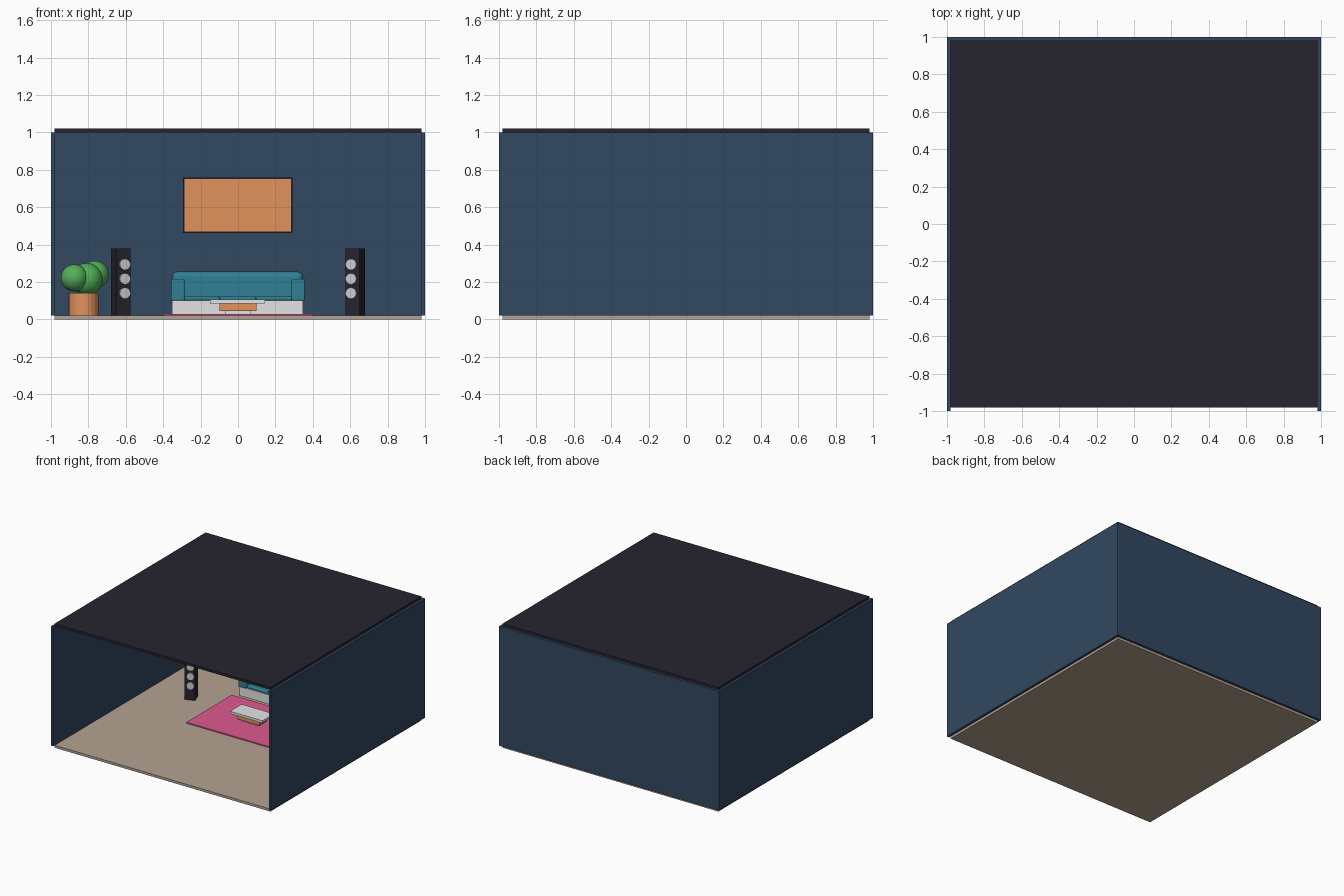
import bpy, bmesh, math
from mathutils import Matrix, Vector

if "Cube" in bpy.data.objects:
    bpy.data.objects.remove(bpy.data.objects["Cube"])


def srgb(r, g, b):
    lin = [((c / 255 + 0.055) / 1.055) ** 2.4 if c > 10 else c / 3294 for c in (r, g, b)]
    return (*lin, 1.0)


def mat(name, r, g, b):
    m = bpy.data.materials.new(name)
    m.diffuse_color = srgb(r, g, b)
    m.use_nodes = True
    m.node_tree.nodes["Principled BSDF"].inputs["Base Color"].default_value = m.diffuse_color
    return m


NAVY = mat("navy_wall", 50, 72, 96)
CHARCOAL = mat("charcoal", 38, 36, 46)
SAND = mat("sand_floor", 180, 163, 145)
ORANGE = mat("terracotta_orange", 224, 146, 92)
TEAL = mat("teal_fabric", 48, 128, 150)
WHITE = mat("white", 228, 228, 228)
PINK = mat("pink_rug", 220, 90, 145)
GREEN = mat("leaf_green", 84, 176, 90)
GREY = mat("light_grey", 205, 205, 205)


def finish(name, bm, material, smooth=False):
    me = bpy.data.meshes.new(name)
    bm.to_mesh(me)
    bm.free()
    me.materials.append(material)
    if smooth:
        for p in me.polygons:
            p.use_smooth = True
    ob = bpy.data.objects.new(name, me)
    bpy.context.collection.objects.link(ob)
    return ob


def box(name, x, y, z, material, bevel=0.0, segments=4):
    """Box from (min, max) ranges, optionally with rounded edges."""
    bm = bmesh.new()
    bmesh.ops.create_cube(bm, size=1)
    for v in bm.verts:
        v.co = Vector([(a + b) / 2 + c * (b - a) for (a, b), c in zip((x, y, z), v.co)])
    ob = finish(name, bm, material)
    if bevel:
        mod = ob.modifiers.new("rounding", "BEVEL")
        mod.width, mod.segments = bevel, segments
        for p in ob.data.polygons:
            p.use_smooth = True
        mod.harden_normals = True
    return ob


# Room shell
box("floor", (-.98, .98), (-.98, .98), (0, .02), SAND)
box("ceiling", (-.98, .98), (-.98, .98), (1.0, 1.02), CHARCOAL)
box("left_wall", (-1, -.98), (-1, 1), (.02, 1.0), NAVY)
box("right_wall", (.98, 1), (-1, 1), (.02, 1.0), NAVY)
box("back_wall", (-.98, .98), (.98, 1), (.02, 1.0), NAVY)

# Wall picture
box("picture_frame", (-.295, .292), (.955, .98), (.463, .758), CHARCOAL)
box("picture_panel", (-.286, .283), (.95, .955), (.47, .75), ORANGE)

# Rug
box("rug", (-.4, .4), (-.1, .49), (.02, .029), PINK)

# Sofa
box("sofa_base", (-.352, .348), (.52, .85), (.025, .1), WHITE)
for i in range(3):
    x0 = -.29 + i * .1933
    box(f"seat_cushion_{i + 1}", (x0, x0 + .1933), (.52, .77), (.1, .125), TEAL, .01)
for side, name in ((-1, "left_arm"), (1, "right_arm")):
    xs = sorted((side * .286, side * .358))
    box(name, xs, (.51, .86), (.1, .217), TEAL, .008)
box("sofa_back", (-.352, .348), (.75, .87), (.1, .255), TEAL, .028)

# Coffee table
box("table_foot", (-.07, .07), (.155, .215), (.029, .045), WHITE)
box("table_drawer", (-.1, .1), (.135, .235), (.045, .086), ORANGE)
box("table_top", (-.15, .145), (.11, .26), (.086, .106), WHITE)

# Speakers, turned inward
for side, name in ((-1, "left"), (1, "right")):
    pose = (Matrix.Translation((side * .6275, .29, 0))
            @ Matrix.Rotation(math.radians(-side * 20), 4, "Z"))
    body = box(f"{name}_speaker", (-.04, .04), (-.0425, .0425), (.02, .378), CHARCOAL)
    body.matrix_world = pose
    bm = bmesh.new()
    for z in (.14, .217, .294):
        place = (Matrix.Translation((-side * .006, -.048, z))
                 @ Matrix.Rotation(math.pi / 2, 4, "X"))
        bmesh.ops.create_cone(bm, cap_ends=True, segments=24, radius1=.03,
                              radius2=.03, depth=.014, matrix=place)
    drivers = finish(f"{name}_speaker_drivers", bm, GREY)
    drivers.matrix_world = pose

# Potted plant in the back corner
PX, PY = -.825, .82
bm = bmesh.new()
bmesh.ops.create_cone(bm, cap_ends=True, segments=24, radius1=.08, radius2=.08,
                      depth=.122, matrix=Matrix.Translation((PX, PY, .081)))
finish("plant_pot", bm, ORANGE)
bm = bmesh.new()
for x, y, z, r in ((-.875, PY - .05, .222, .072), (-.81, PY, .215, .086), (-.765, PY + .05, .24, .074)):
    bmesh.ops.create_uvsphere(bm, u_segments=32, v_segments=16, radius=r,
                              matrix=Matrix.Translation((x, y, z)))
finish("plant_foliage", bm, GREEN, smooth=True)
